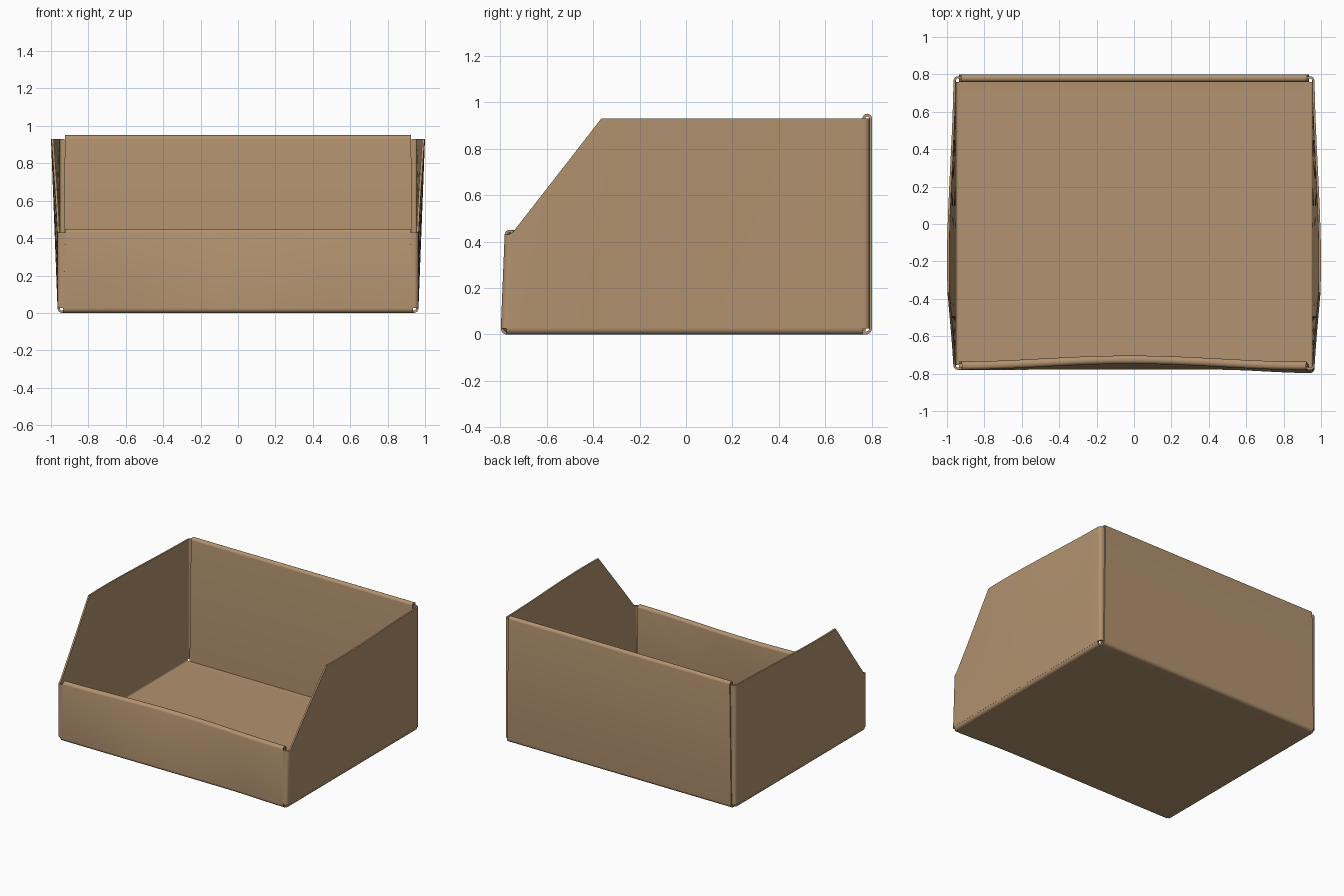
import bpy, bmesh, math

if "Cube" in bpy.data.objects:
    bpy.data.objects.remove(bpy.data.objects["Cube"])

THICK = 0.012

card = bpy.data.materials.new("cardboard")
card.diffuse_color = (0.45, 0.29, 0.16, 1)
card.use_nodes = True
card.node_tree.nodes["Principled BSDF"].inputs["Base Color"].default_value = card.diffuse_color


def smooth(a, b, v):
    t = max(0.0, min(1.0, (v - a) / (b - a)))
    return t * t * (3 - 2 * t)


def warp(x, y, z):
    """Bow the front wall inward at its top and kick out its lower right corner."""
    w = smooth(-0.71, -0.74, y)
    k = min(1.0, z / 0.44)
    bow = 0.033 * (0.5 + 0.5 * math.cos(math.pi * min(1, abs(x + 0.02) / 0.95))) * k
    kick = 0.018 * smooth(0.45, 0.95, x) * (1 - k)
    return (x, y + w * (bow - kick), z)


def sheet(name, rows):
    """Make a thick card sheet from rows of points."""
    bm = bmesh.new()
    grid = [[bm.verts.new(warp(*p)) for p in r] for r in rows]
    for a, b in zip(grid, grid[1:]):
        for i in range(len(a) - 1):
            bm.faces.new((a[i], a[i + 1], b[i + 1], b[i]))
    me = bpy.data.meshes.new(name)
    bm.to_mesh(me)
    bm.free()
    ob = bpy.data.objects.new(name, me)
    bpy.context.collection.objects.link(ob)
    me.materials.append(card)
    m = ob.modifiers.new("thickness", 'SOLIDIFY')
    m.thickness = THICK
    m.offset = 0
    m.use_even_offset = True
    bpy.ops.object.select_all(action='DESELECT')
    bpy.context.view_layer.objects.active = ob
    ob.select_set(True)
    bpy.ops.object.modifier_apply(modifier=m.name)
    bpy.ops.object.shade_smooth_by_angle(angle=math.radians(35))
    return ob


def arc(cx, cy, rx, ry, a0, a1, n=6):
    return [(cx + rx * math.cos(math.radians(a0 + (a1 - a0) * i / n)),
             cy + ry * math.sin(math.radians(a0 + (a1 - a0) * i / n))) for i in range(n + 1)]


# floor with double front and back walls, folded from one strip (y, z path)
path = [(0.766, 0.016)]
path += arc(0.780, 0.930, 0.014, 0.014, 180, 0, 10)
path += arc(0.774, 0.026, 0.020, 0.020, 0, -90)
path += [(0.70, 0.006), (0.0, 0.006), (-0.70, 0.006), (-0.73, 0.006)]
path += arc(-0.754, 0.026, 0.020, 0.020, 270, 180)
path += arc(-0.760, 0.430, 0.014, 0.014, 180, 90, 4)
path += arc(-0.755, 0.431, 0.013, 0.013, 90, 0, 4)
path += [(-0.742, 0.016)]
N = 32
rows = []
for y, z in path:
    half = 0.937 - (0.016 * z / 0.44 if y < 0 else 0.012 * z / 0.93)
    rows.append([(half * (2 * i / N - 1), y, z) for i in range(N + 1)])
sheet("floor_front_and_back", rows)


def bulge(y):
    t = max(0.0, min(1.0, (0.78 - y) / 1.56))
    return 0.035 * math.sin(math.pi * t ** 1.5)


def side_top(y):
    return 0.44 + 0.489 * max(0.0, min(1.0, (y + 0.745) / 0.38))


# side walls with corner tabs tucked between the double walls (x, y plan path)
ys = [-0.745, -0.68, -0.61, -0.53, -0.45, -0.365, -0.25, -0.1, 0.05, 0.2, 0.35, 0.5, 0.65]
plan = [(0.55, -0.758), (0.75, -0.758)]
plan += arc(0.941, -0.754, 0.018, 0.020, -90, -20, 5)
plan += [(0.959, y) for y in ys]
plan += arc(0.941, 0.766, 0.018, 0.018, 0, 90)
plan += [(0.75, 0.780), (0.55, 0.780)]

for label, s in (("left", -1), ("right", 1)):
    rows = []
    for k in range(9):
        row = []
        for x, y in plan:
            top = 0.43 if y < -0.75 else side_top(y)
            if y > 0.75 and x < 0.93:
                top = 0.922
            z = 0.026 + (top - 0.026) * k / 8
            row.append((s * (x + bulge(y) * (z - 0.026) / 0.903), y, z))
        rows.append(row)
    sheet(label + "_side", rows)
    # rounded fold joining floor and side wall
    fold = [(0.930, 0.006)] + arc(0.939, 0.026, 0.020, 0.020, -90, 0)
    sheet(label + "_bottom_fold", [[(s * x, y, z) for y in (-0.755, -0.72, 0, 0.76)] for x, z in fold])
